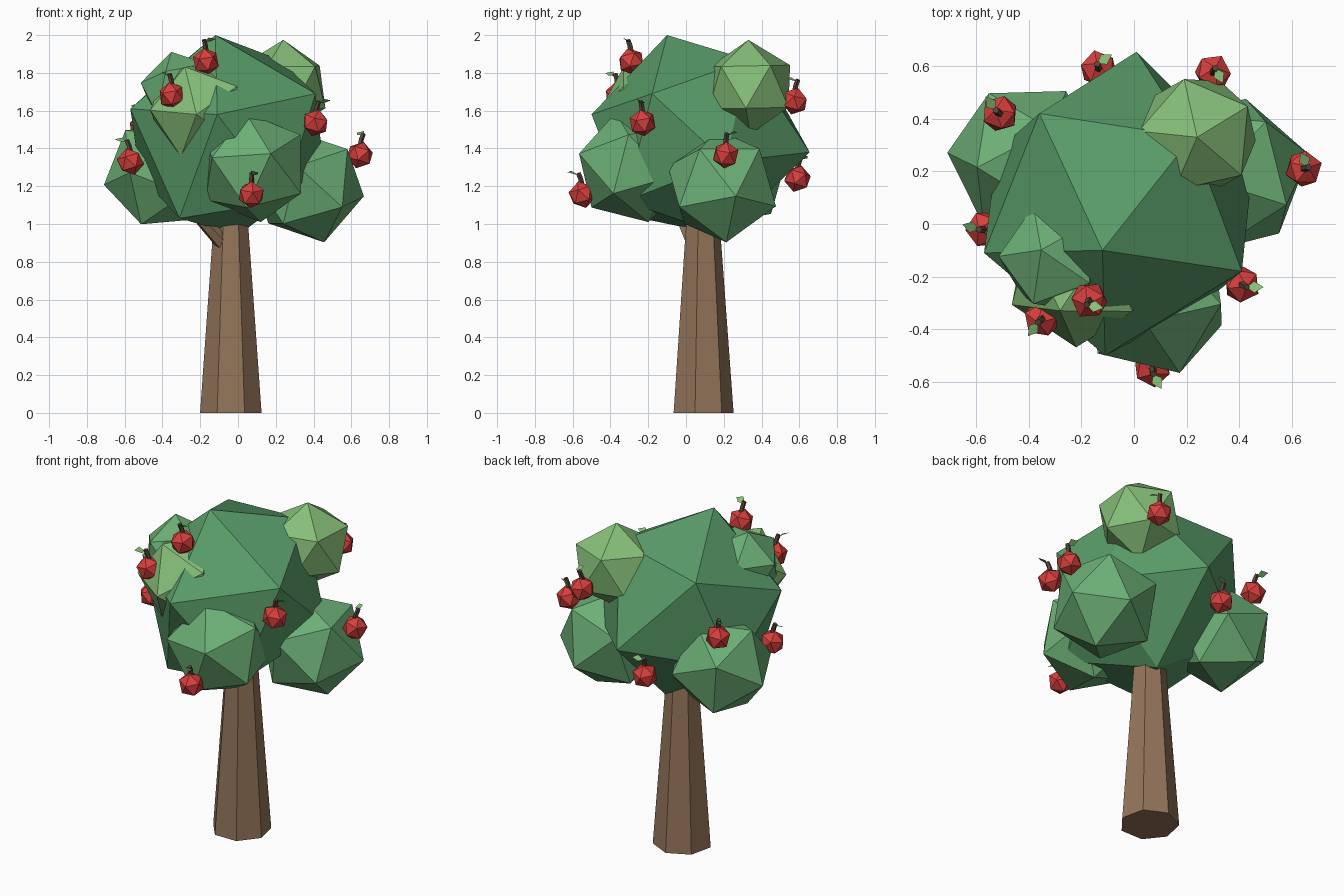
import bpy, bmesh, math
from mathutils import Vector, Matrix

if "Cube" in bpy.data.objects:
    bpy.data.objects.remove(bpy.data.objects["Cube"])


def mat(name, col):
    m = bpy.data.materials.new(name)
    m.diffuse_color = (*col, 1)
    m.use_nodes = True
    m.node_tree.nodes["Principled BSDF"].inputs["Base Color"].default_value = m.diffuse_color
    return m


BARK = mat("bark", (0.29, 0.175, 0.10))
GREEN = mat("canopy_green", (0.10, 0.33, 0.14))
MID = mat("leaf_green", (0.15, 0.43, 0.18))
LIGHT = mat("light_green", (0.24, 0.52, 0.19))
RED = mat("apple_red", (0.68, 0.05, 0.045))
STEM = mat("stem_brown", (0.10, 0.06, 0.04))


def finish(name, bm, material):
    bmesh.ops.recalc_face_normals(bm, faces=bm.faces)
    me = bpy.data.meshes.new(name)
    bm.to_mesh(me)
    bm.free()
    me.materials.append(material)
    ob = bpy.data.objects.new(name, me)
    bpy.context.collection.objects.link(ob)
    return ob


def frame(z, x):
    """Rotation whose z axis is z and whose x axis leans towards x."""
    z = Vector(z).normalized()
    y = z.cross(Vector(x)).normalized()
    return Matrix((y.cross(z), y, z)).transposed().to_4x4()


def ico(name, c, r, v1, v2, material):
    """Icosahedron with one corner along v1 and a neighbour towards v2."""
    bm = bmesh.new()
    bmesh.ops.create_icosphere(bm, subdivisions=1, radius=r)
    top = max(bm.verts, key=lambda v: v.co.z)
    near = top.link_edges[0].other_vert(top)
    m = Matrix.Translation(c) @ frame(v1, v2) @ frame(top.co, near.co).inverted()
    bm.transform(m)
    return finish(name, bm, material)


def rod(name, pts, radii, n, material, start=0.0):
    """Faceted tube through points, capped."""
    bm = bmesh.new()
    rings = []
    for i, p in enumerate(pts):
        d = Vector(pts[min(i + 1, len(pts) - 1)]) - Vector(pts[max(i - 1, 0)])
        f = frame(d, (1, 0, 0))
        rings.append([bm.verts.new(Vector(p) + f @ Vector((
            radii[i] * math.cos(start + k * math.tau / n),
            radii[i] * math.sin(start + k * math.tau / n), 0))) for k in range(n)])
    for a, b in zip(rings, rings[1:]):
        for k in range(n):
            bm.faces.new((a[k], a[(k + 1) % n], b[(k + 1) % n], b[k]))
    bm.faces.new(rings[0][::-1])
    bm.faces.new(rings[-1])
    return finish(name, bm, material)


# Trunk and the small side branch
rod("trunk", [(-0.038, 0.085, 0), (-0.038, 0.085, 1.15)], [0.167, 0.083], 7, BARK,
    -math.pi / 2 + math.pi / 7)
rod("branch", [(-0.06, 0.05, 0.88), (-0.28, -0.06, 1.12)], [0.045, 0.03], 6, BARK)

# Main canopy: irregular twenty-sided mass
bm = bmesh.new()
for p in [(-0.12, -0.10, 2.0), (-0.36, 0.42, 1.80), (-0.57, -0.11, 1.61),
          (0.41, -0.18, 1.69), (0.22, 0.33, 1.87), (-0.11, -0.50, 1.58),
          (0.00, 0.20, 0.94), (0.45, 0.21, 1.33), (-0.52, 0.28, 1.26),
          (0.24, -0.32, 1.12), (0.01, 0.655, 1.38), (-0.31, -0.24, 1.03)]:
    bm.verts.new(p)
bmesh.ops.convex_hull(bm, input=bm.verts)
finish("canopy", bm, GREEN)

# Leaf clumps around the canopy
ico("front_clump", (0.08, -0.285, 1.30), 0.305, (0.09, -0.27, 0.07), (-0.22, -0.24, 0.06), MID)
ico("right_clump", (0.37, 0.19, 1.20), 0.31, (0.28, 0.07, -0.05), (0.15, 0.23, 0.23), MID)
ico("left_clump", (-0.415, 0.25, 1.26), 0.30, (-0.28, 0.02, -0.05), (-0.11, 0.29, 0.13), MID)
ico("upper_left_clump", (-0.30, -0.13, 1.70), 0.22, (-0.05, 0.03, 0.2), (-1, 0, 0), MID)
ico("back_clump", (0.24, 0.335, 1.725), 0.25, (0, -0.02, 1), (-0.05, 0.22, 0), LIGHT)
ico("front_left_clump", (-0.21, -0.19, 1.60), 0.28, (-0.01, -0.28, -0.02), (-0.09, 0, -0.24), LIGHT)

# Apples: centre and heading of the leaf
apples = [((-0.17, -0.29, 1.86), (1, -0.2)), ((-0.35, -0.36, 1.68), (-0.6, -0.8)),
          ((-0.57, -0.02, 1.33), (-1, 0.3)), ((0.07, -0.55, 1.155), (0.5, -0.9)),
          ((0.41, -0.23, 1.535), (1, 0)), ((0.645, 0.21, 1.365), (-0.3, 0.5)),
          ((-0.135, 0.59, 1.24), (0.8, 0.5)), ((0.30, 0.575, 1.65), (0.3, -0.6)),
          ((-0.51, 0.42, 1.51), (-0.6, 0.8))]
for i, (c, h) in enumerate(apples, 1):
    c = Vector(c)
    out = Vector((c.x, c.y, 0)).normalized()
    head = Vector((*h, 0)).normalized()
    up = Vector((0, 0, 1))
    ico(f"apple_{i}", c, 0.073, out * 0.3 + up, out, RED)
    # Bent stem
    tip = c + out * 0.02 + up * 0.115
    rod(f"stem_{i}", [c + up * 0.05, c + out * 0.008 + up * 0.085, tip],
        [0.015, 0.014, 0.013], 5, STEM)
    # Diamond leaf
    side = head.cross(up)
    bm = bmesh.new()
    bm.faces.new([bm.verts.new(p) for p in (
        tip - up * 0.012, tip + head * 0.03 + side * 0.022 + up * 0.012,
        tip + head * 0.065 + up * 0.004, tip + head * 0.03 - side * 0.022 - up * 0.008)])
    finish(f"leaf_{i}", bm, LIGHT)
